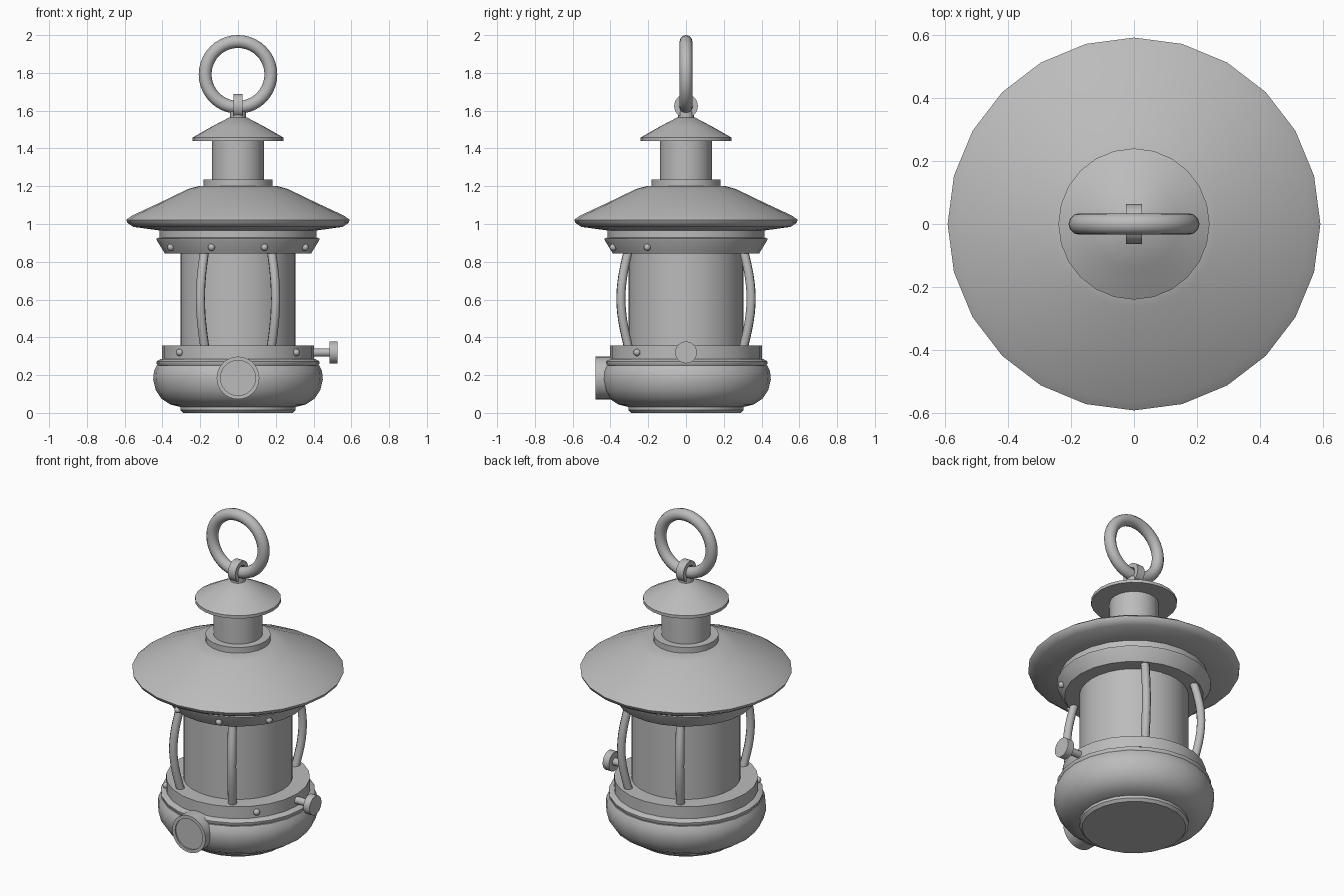
import bpy
import bmesh
from math import sin, cos, pi, radians
from mathutils import Matrix, Vector

if "Cube" in bpy.data.objects:
    bpy.data.objects.remove(bpy.data.objects["Cube"], do_unlink=True)

metal = bpy.data.materials.new("grey metal")
metal.use_nodes = True
GREY = (0.5, 0.5, 0.5, 1)
metal.diffuse_color = GREY
metal.node_tree.nodes["Principled BSDF"].inputs["Base Color"].default_value = GREY

TO_X = Matrix.Rotation(radians(90), 4, 'Y')
TO_FRONT = Matrix.Rotation(radians(90), 4, 'X')


def finish(name, bm, matrix=Matrix(), sharp=35):
    """Turn a bmesh into an object, smooth except at sharp edges."""
    bmesh.ops.recalc_face_normals(bm, faces=bm.faces)
    for f in bm.faces:
        f.smooth = True
    for e in bm.edges:
        e.smooth = e.calc_face_angle(0) < radians(sharp)
    mesh = bpy.data.meshes.new(name)
    bm.to_mesh(mesh)
    bm.free()
    mesh.transform(matrix)
    mesh.materials.append(metal)
    obj = bpy.data.objects.new(name, mesh)
    bpy.context.collection.objects.link(obj)
    return obj


def lathe(name, profile, sides=24, matrix=Matrix(), loop=False, sharp=35):
    """Spin (radius, height) points; ends are capped, or joined if loop."""
    bm = bmesh.new()
    rings = []
    for r, z in profile:
        rings.append([bm.verts.new((r * cos(2 * pi * i / sides), r * sin(2 * pi * i / sides), z))
                      for i in range(sides)])
    pairs = list(zip(rings, rings[1:]))
    if loop:
        pairs.append((rings[-1], rings[0]))
    else:
        bm.faces.new(rings[0])
        bm.faces.new(rings[-1])
    for a, b in pairs:
        for i in range(sides):
            j = (i + 1) % sides
            bm.faces.new((a[i], a[j], b[j], b[i]))
    return finish(name, bm, matrix, sharp)


def at(x, y, z):
    return Matrix.Translation((x, y, z))


# Base and fuel tank
lathe("foot", [(.29, 0), (.305, .015), (.305, .04)])
lathe("fuel_tank", [(.30, .03), (.36, .045), (.405, .075), (.435, .12), (.449, .175),
                    (.445, .22), (.43, .25), (.40, .255)])
lathe("tank_rim", [(.42, .245), (.432, .262), (.432, .272), (.41, .285)])
lathe("lower_band", [(.402, .27), (.402, .358)])

# Glass chimney
lathe("glass", [(.305, .35), (.305, .86)], 32)

# Upper collar and roof
lathe("upper_collar", [(.388, .845), (.428, .91), (.432, .922), (.41, .932)])
lathe("roof_neck", [(.415, .92), (.415, .975)])
lathe("roof", [(.41, .965), (.555, .985), (.585, 1.005), (.592, 1.022), (.56, 1.045),
               (.41, 1.115), (.265, 1.185), (.21, 1.2)], sharp=50)

# Vent stack with its cap
lathe("stack_collar", [(.182, 1.19), (.182, 1.235)])
lathe("vent_stack", [(.137, 1.22), (.137, 1.45)])
lathe("vent_cap", [(.24, 1.44), (.24, 1.458), (.14, 1.515), (.045, 1.565)])
lathe("hanger_post", [(.042, 1.555), (.042, 1.595)], 16)

# Eye and carrying ring
lathe("hanger_eye", [(.063, -.025), (.063, .025), (.036, .025), (.036, -.025)], 24,
      at(0, 0, 1.625) @ TO_X, loop=True)
ring_section = [(.174 + .034 * cos(2 * pi * k / 12), .034 * sin(2 * pi * k / 12)) for k in range(12)]
lathe("carrying_ring", ring_section, 40, at(0, 0, 1.792) @ TO_FRONT, loop=True)

# Filler cap with a shallow recessed face, on the front of the tank
lathe("filler_cap", [(.113, .38), (.113, .478), (.093, .478), (.093, .470)], 32,
      at(0, 0, .185) @ TO_FRONT)

# Wick knob on the left side
lathe("wick_shaft", [(.022, .38), (.022, .49)], 12, at(0, 0, .32) @ TO_X)
lathe("wick_knob", [(.058, .485), (.058, .527)], 24, at(0, 0, .32) @ TO_X)


def guard_bar(name, angle, sides=8, steps=12, thick=.025):
    """Round bar that bows outward between the two bands."""
    bm = bmesh.new()
    out = Vector((cos(angle), sin(angle), 0))
    side = Vector((-sin(angle), cos(angle), 0))
    rings = []
    for s in range(steps + 1):
        t = s / steps
        centre = out * (.35 + .048 * sin(pi * t)) + Vector((0, 0, .34 + .53 * t))
        rings.append([bm.verts.new(centre + out * thick * cos(2 * pi * k / sides)
                                   + side * thick * sin(2 * pi * k / sides)) for k in range(sides)])
    for a, b in zip(rings, rings[1:]):
        for k in range(sides):
            n = (k + 1) % sides
            bm.faces.new((a[k], a[n], b[n], b[k]))
    bm.faces.new(rings[0])
    bm.faces.new(rings[-1])
    finish(name, bm, sharp=50)


for n, deg in enumerate((60, 120, 240, 300)):
    guard_bar("guard_bar_%d" % (n + 1), radians(deg))


def rivet(name, deg, radius, z):
    bm = bmesh.new()
    bmesh.ops.create_uvsphere(bm, u_segments=12, v_segments=8, radius=.019)
    a = radians(deg)
    finish(name, bm, at(radius * cos(a), radius * sin(a), z))


# Rivets on the front of both bands
for n, deg in enumerate((-30, -70, -110, -150)):
    rivet("upper_rivet_%d" % (n + 1), deg, .41, .877)
for n, deg in enumerate((-40, -140)):
    rivet("lower_rivet_%d" % (n + 1), deg, .403, .32)
